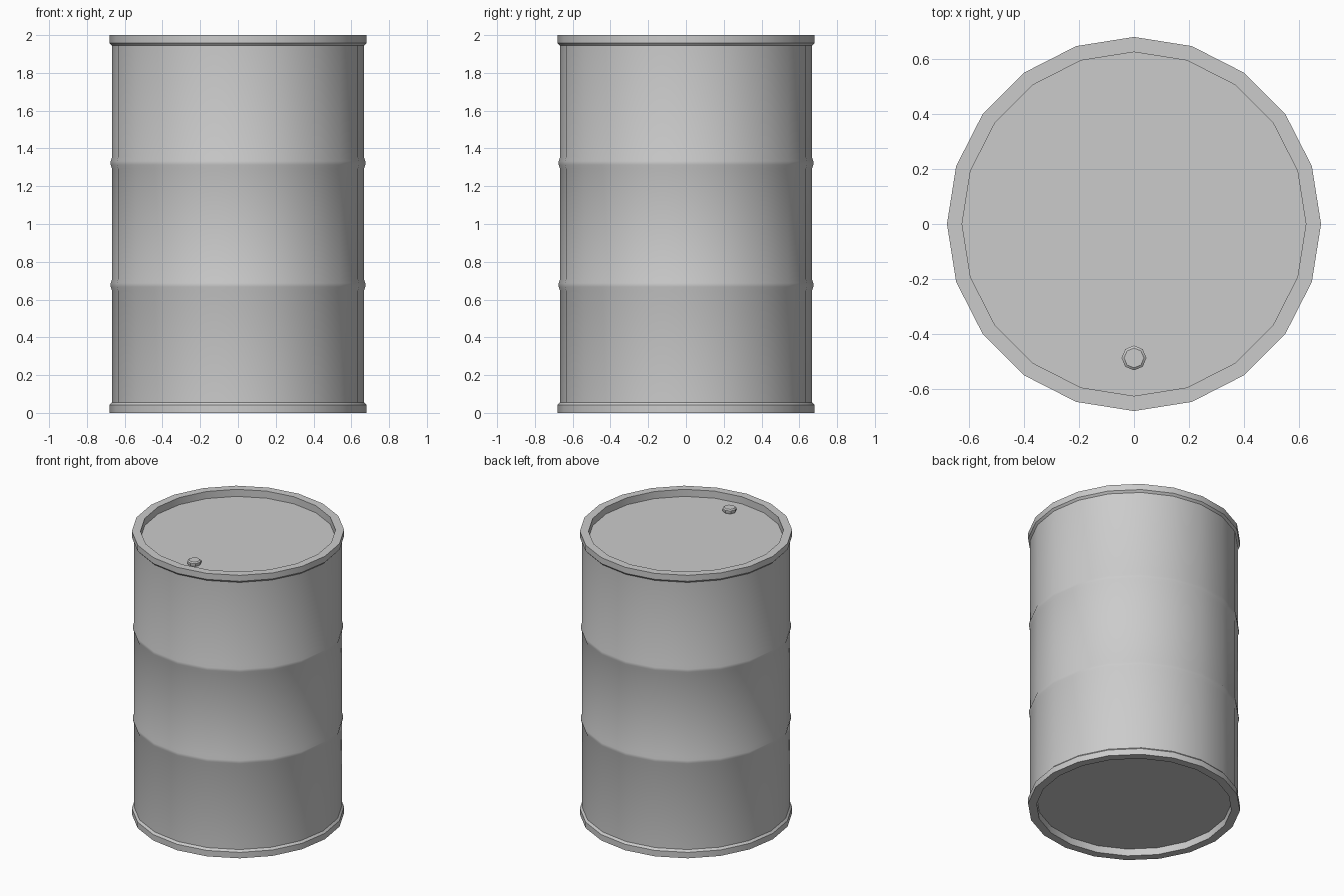
import bpy, bmesh, math

if "Cube" in bpy.data.objects:
    bpy.data.objects.remove(bpy.data.objects["Cube"])


def lathe(name, profile, sides, center=(0, 0, 0), turn=0.0):
    """Spin an (r, z) profile into a closed solid with flat end caps."""
    bm = bmesh.new()
    rings = []
    for r, z in profile:
        rings.append([bm.verts.new((r * math.cos(turn + 2 * math.pi * i / sides),
                                    r * math.sin(turn + 2 * math.pi * i / sides), z))
                      for i in range(sides)])
    for a, b in zip(rings, rings[1:]):
        for i in range(sides):
            j = (i + 1) % sides
            bm.faces.new((a[i], a[j], b[j], b[i]))
    bm.faces.new(rings[0][::-1])
    bm.faces.new(rings[-1])
    bmesh.ops.recalc_face_normals(bm, faces=bm.faces)
    mesh = bpy.data.meshes.new(name)
    bm.to_mesh(mesh)
    bm.free()
    obj = bpy.data.objects.new(name, mesh)
    obj.location = center
    bpy.context.collection.objects.link(obj)
    bpy.ops.object.select_all(action='DESELECT')
    obj.select_set(True)
    bpy.context.view_layer.objects.active = obj
    bpy.ops.object.shade_smooth_by_angle(angle=math.radians(30))
    return obj


# Drum shell: recessed bottom, lower rim, ribbed wall, upper rim, recessed lid
R_IN, R_WALL, R_RIB, R_RIM = 0.625, 0.667, 0.674, 0.68
half = [(R_IN, 0.05), (R_IN, 0.0), (R_RIM, 0.0), (R_RIM, 0.042), (R_WALL, 0.056)]
profile = list(half)
for z in (0.677, 1.323):
    profile += [(R_WALL, z - 0.03), (R_RIB, z - 0.01), (R_RIB, z + 0.01), (R_WALL, z + 0.03)]
profile += [(r, 2.0 - z) for r, z in reversed(half)]
lathe("drum_body", profile, 20)

# Filler cap on the lid near the front
lathe("filler_cap", [(0.04, 0.0), (0.045, 0.01), (0.045, 0.025), (0.036, 0.032)], 8,
      center=(0, -0.487, 1.948))
